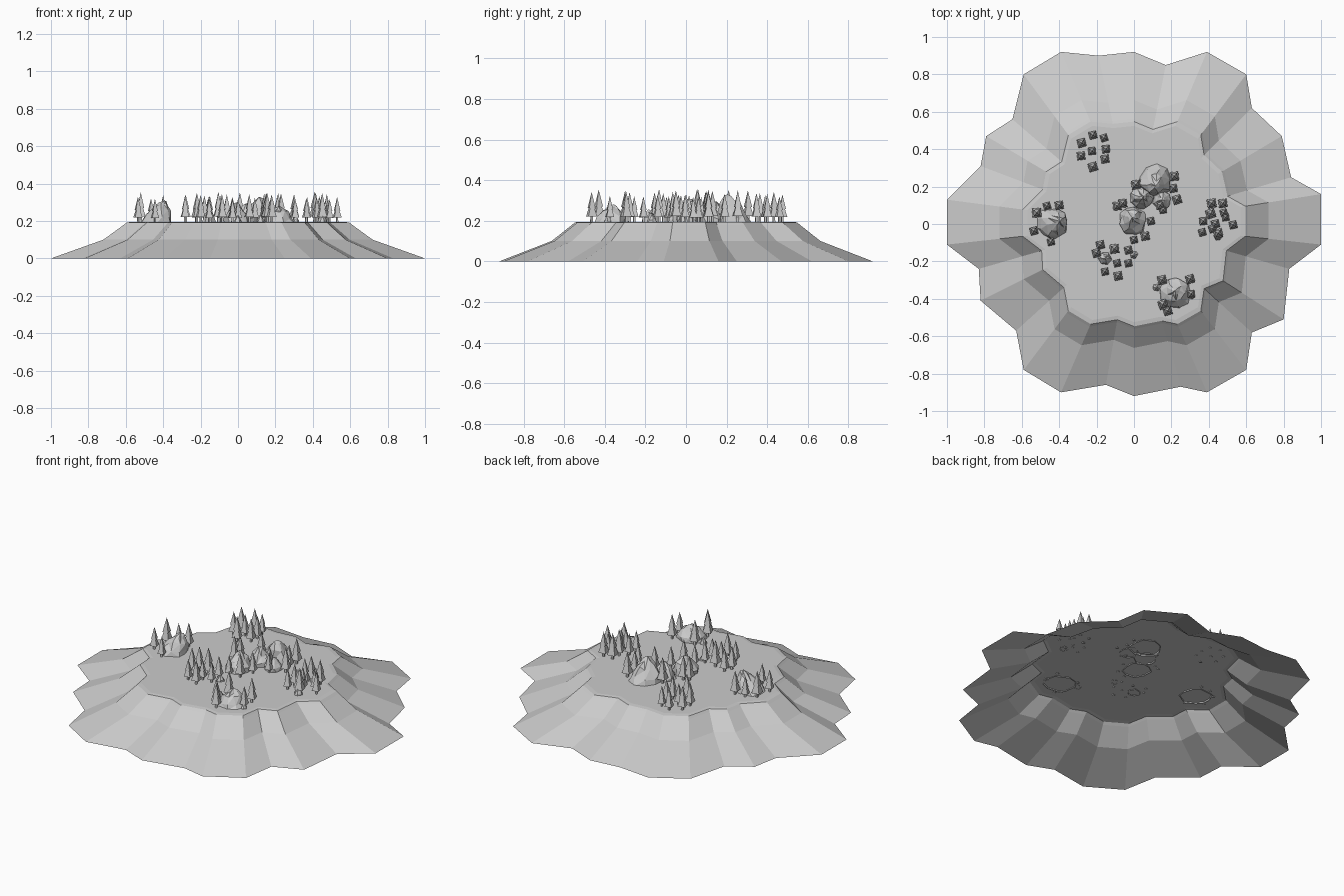
import bpy, bmesh, math, random
from mathutils import Vector

random.seed(4)
if "Cube" in bpy.data.objects:
    bpy.data.objects.remove(bpy.data.objects["Cube"])

GREY = (0.6, 0.6, 0.6, 1)
stone = bpy.data.materials.new("plain_grey")
stone.use_nodes = True
stone.diffuse_color = GREY
stone.node_tree.nodes["Principled BSDF"].inputs["Base Color"].default_value = GREY

GROUND = 0.195


def finish(name, bm):
    """Turn a bmesh into a flat shaded object."""
    mesh = bpy.data.meshes.new(name)
    bm.to_mesh(mesh)
    bm.free()
    mesh.materials.append(stone)
    obj = bpy.data.objects.new(name, mesh)
    bpy.context.collection.objects.link(obj)
    return obj


def loft(bm, rings):
    """Join rings of equal length with quads and return the ring vertices."""
    loops = [[bm.verts.new(p) for p in ring] for ring in rings]
    for a, b in zip(loops, loops[1:]):
        n = len(a)
        for i in range(n):
            bm.faces.new((a[i], a[(i + 1) % n], b[(i + 1) % n], b[i]))
    return loops


# Island: scalloped shore, two slopes, a narrow lip and a flat plateau, open below
shore = [(1, .16), (.84, .25), (.79, .47), (.63, .62), (.6, .8), (.39, .92),
         (.17, .85), (0, .92), (-.19, .9), (-.39, .92), (-.59, .8), (-.65, .56),
         (-.79, .47), (-.82, .31), (-1, .13), (-1, -.11), (-.83, -.24),
         (-.82, -.41), (-.63, -.57), (-.59, -.78), (-.39, -.9), (-.15, -.86),
         (0, -.92), (.25, -.87), (.39, -.9), (.6, -.78), (.63, -.58),
         (.8, -.51), (.83, -.24), (1, -.11)]
levels = [(1, 0), (.72, .1), (.61, .18), (.595, .192), (.57, GROUND)]
bm = bmesh.new()
loops = loft(bm, [[(x * s, y * s, z) for x, y in shore] for s, z in levels])
bm.faces.new(loops[-1])
finish("island", bm)


# Rocks: craggy tapering mounds with an off-centre peak, open below
def rock(name, x, y, rx, ry, height, lean=(0, 0), sides=9):
    bm = bmesh.new()
    rings = []
    for t, width in ((-.06, 1), (.25, .87), (.6, .58), (.88, .25)):
        ring = []
        for i in range(sides):
            a = math.tau * (i + random.uniform(-.25, .25)) / sides
            r = width * random.uniform(.88, 1.1)
            lift = t + (random.uniform(-.09, .09) if t > 0 else 0)
            ring.append((x + rx * r * math.cos(a) + lean[0] * max(t, 0),
                         y + ry * r * math.sin(a) + lean[1] * max(t, 0),
                         GROUND + height * lift))
        rings.append(ring)
    loops = loft(bm, rings)
    tip = bm.verts.new((x + lean[0], y + lean[1], GROUND + height))
    top = loops[-1]
    for i in range(sides):
        bm.faces.new((top[i], top[(i + 1) % sides], tip))
    bmesh.ops.triangulate(bm, faces=bm.faces[:])
    finish(name, bm)


rock("west_rock", -.44, .005, .09, .085, .115, (.045, .01))
rock("centre_rock", -.01, .015, .075, .085, .105, (0, .02))
rock("middle_rock", .04, .14, .07, .065, .10, (.01, .01))
rock("north_rock", .115, .235, .09, .09, .135, (0, -.03))
rock("south_east_rock", .22, -.375, .085, .085, .085, (.0, .02))
rock("east_slope_rock", .15, .13, .05, .06, .07)
for k, (x, y, r) in enumerate([(-.155, -.185, .038), (.12, -.34, .022), (0, -.165, .022),
                               (.45, -.065, .025), (.31, -.385, .018)]):
    rock(f"boulder_{k + 1}", x, y, r, r, r * 1.6, sides=6)


# Trees: four-sided trunk with two stacked pointed tiers
def tree(name, x, y, size):
    bm = bmesh.new()
    turn = math.pi / 4 + random.uniform(.1, .35)
    tiers = [(.008, .007, -.004, .035), (.031, .009, .026, .085), (.022, 0, .068, .145)]
    for low, high, z0, z1 in tiers:
        made = bmesh.ops.create_cone(bm, cap_ends=True, segments=4, radius1=low * size,
                                     radius2=high * size, depth=(z1 - z0) * size)
        for v in made["verts"]:
            v.co.z += (z0 + z1) / 2 * size
    for v in bm.verts:
        c, s = math.cos(turn), math.sin(turn)
        v.co = Vector((x + v.co.x * c - v.co.y * s, y + v.co.x * s + v.co.y * c,
                       GROUND + v.co.z))
    finish(name, bm)


groves = {
    "north_west": [(-.22, .475), (-.28, .433), (-.16, .46), (-.283, .364), (-.225, .39),
                   (-.15, .4), (-.155, .347), (-.22, .305)],
    "west": [(-.465, .096), (-.4, .1), (-.52, .06), (-.535, -.037), (-.444, -.096)],
    "east": [(.415, .11), (.475, .11), (.41, .055), (.48, .06), (.37, .015), (.365, -.045),
             (.435, 0), (.49, .035), (.53, -.005), (.45, -.05), (.42, -.025)],
    "south_east": [(.3, -.295), (.15, -.3), (.305, -.375), (.18, -.465), (.155, -.43)],
    "south": [(-.18, -.112), (-.105, -.133), (-.03, -.14), (-.2, -.155), (-.09, -.21),
              (-.03, -.21), (-.155, -.255), (-.085, -.278), (0, -.085), (.06, -.065)],
    "centre": [(.09, .015), (-.09, .096), (-.06, .11), (.01, .21), (.215, .255),
               (.21, .19), (.23, .13), (.155, .075), (.14, .1)],
}
for grove, spots in groves.items():
    for k, (x, y) in enumerate(spots):
        tree(f"{grove}_tree_{k + 1}", x, y, random.uniform(.8, 1.12))
